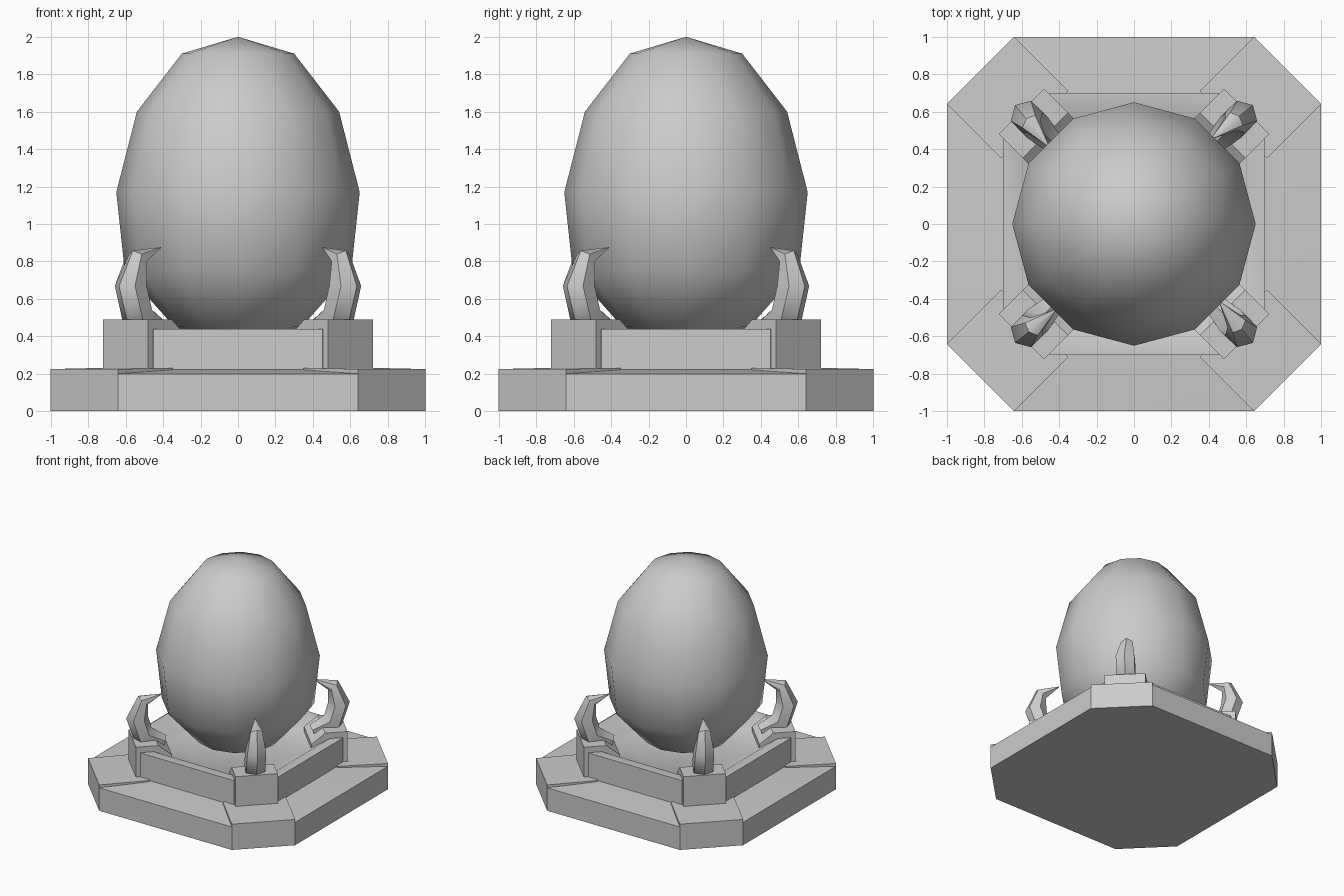
import bpy
from math import sin, cos, pi, radians
from mathutils import Vector

if "Cube" in bpy.data.objects:
    bpy.data.objects.remove(bpy.data.objects["Cube"])


def make(name, verts, faces, angle=30):
    me = bpy.data.meshes.new(name)
    me.from_pydata(verts, [], faces)
    ob = bpy.data.objects.new(name, me)
    bpy.context.collection.objects.link(ob)
    bpy.ops.object.select_all(action='DESELECT')
    ob.select_set(True)
    bpy.context.view_layer.objects.active = ob
    bpy.ops.object.mode_set(mode='EDIT')
    bpy.ops.mesh.select_all(action='SELECT')
    bpy.ops.mesh.remove_doubles(threshold=0.0005)
    bpy.ops.mesh.normals_make_consistent(inside=False)
    bpy.ops.object.mode_set(mode='OBJECT')
    bpy.ops.object.shade_smooth_by_angle(angle=radians(angle))
    return ob


def skin(name, rings, angle=30):
    """Skin equal-sized closed rings and cap both ends."""
    n = len(rings[0])
    verts = [p for r in rings for p in r]
    faces = [(k * n + i, k * n + (i + 1) % n, (k + 1) * n + (i + 1) % n, (k + 1) * n + i)
             for k in range(len(rings) - 1) for i in range(n)]
    faces += [tuple(range(n)), tuple(range(len(verts) - n, len(verts)))]
    return make(name, verts, faces, angle)


def octagon(a, c, z):
    """Square of half size a with corners cut at c."""
    return [(a, -c, z), (a, c, z), (c, a, z), (-c, a, z),
            (-a, c, z), (-a, -c, z), (-c, -a, z), (c, -a, z)]


def diag(q, d, t, z):
    """Point at radial distance d and sideways offset t on diagonal q."""
    a = pi / 4 + q * pi / 2
    return (d * cos(a) - t * sin(a), d * sin(a) + t * cos(a), z)


def block(name, q, profile, w):
    skin(name, [[diag(q, d, s * w, z) for d, z in profile] for s in (-1, 1)])


# plinth with gently rising top
skin("base_plinth", [octagon(1, .64, 0), octagon(1, .64, .2), octagon(.66, .42, .225)])

# raised collar with dished inside
skin("collar", [octagon(.70, .45, .2), octagon(.70, .45, .44), octagon(.62, .39, .44),
                octagon(.50, .30, .36)])

# egg: twelve-sided, slightly narrower towards the top
egg = [(0, .34), (.34, .45), (.605, .75), (.65, 1.17), (.54, 1.6), (.30, 1.91), (0, 2.0)]
skin("egg", [[(r * cos(i * pi / 6), r * sin(i * pi / 6), z) for i in range(12)]
             for r, z in egg], 60)

# claw path: radial distance, height, thickness radius, sideways drift
claw = [(.60, .44, .06, 0), (.76, .51, .09, 0), (.81, .67, .088, 0),
        (.765, .82, .055, .01), (.61, .875, .001, .03)]

for q in range(4):
    # corner slab on the plinth
    block("base_corner", q, [(1.16, 0), (1.16, .225), (.75, .232), (.75, 0)], .2546)
    # corner mount on the collar
    block("claw_mount", q, [(.85, .2), (.85, .49), (.67, .49), (.56, .40), (.56, .2)], .17)
    # curved claw
    rings = []
    for k, (d, z, r, t) in enumerate(claw):
        p, n = claw[max(k - 1, 0)], claw[min(k + 1, len(claw) - 1)]
        tan = Vector((n[0] - p[0], n[1] - p[1])).normalized()
        out = Vector((tan.y, -tan.x))
        rings.append([diag(q, d + out.x * r * cos(i * pi / 3), t + r * sin(i * pi / 3),
                           z + out.y * r * cos(i * pi / 3)) for i in range(6)])
    skin("claw", rings, 50)
